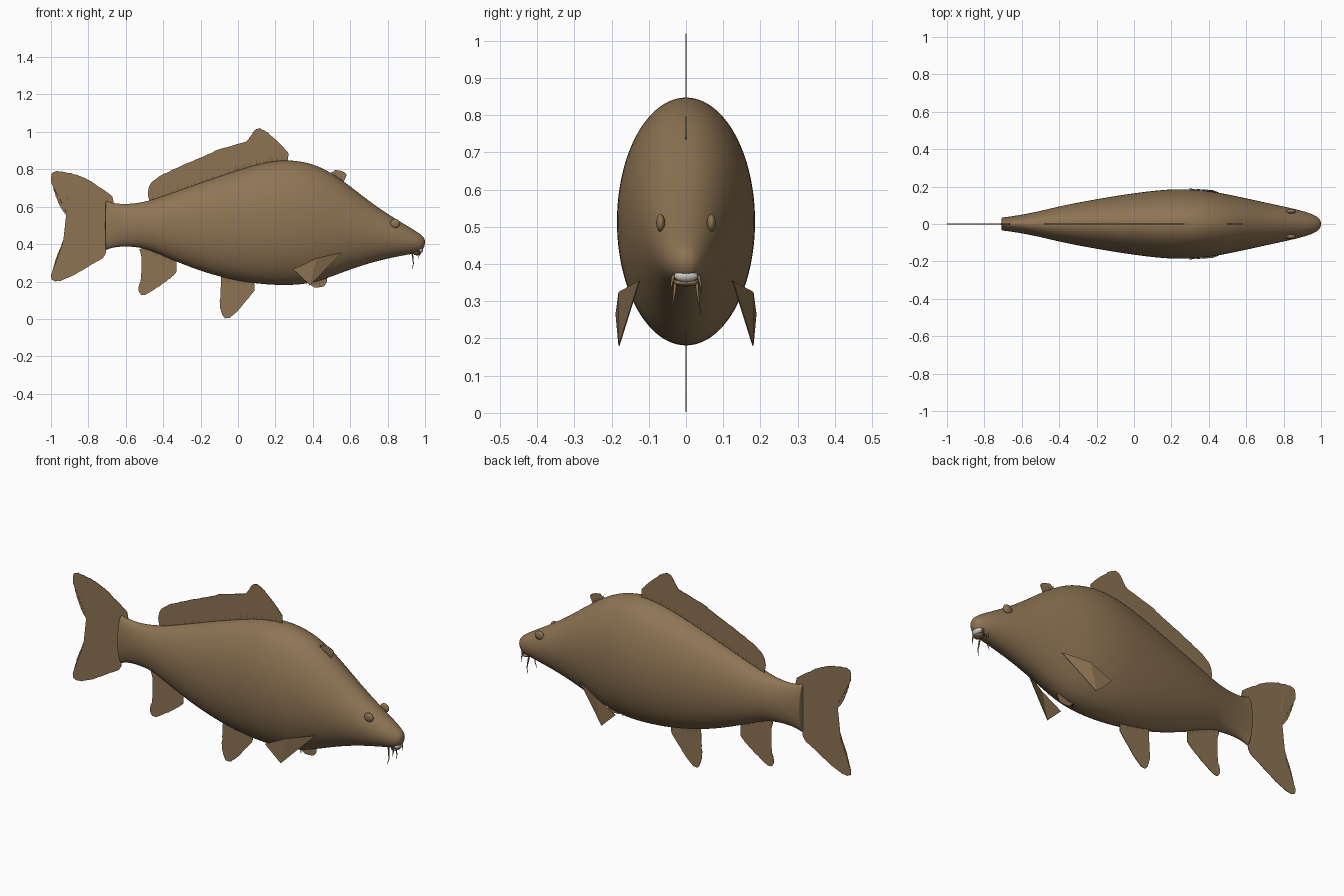
import bpy, bmesh, math, random
from mathutils import Vector

if "Cube" in bpy.data.objects:
    bpy.data.objects.remove(bpy.data.objects["Cube"])
random.seed(4)


def material(name, rgb):
    m = bpy.data.materials.new(name)
    m.diffuse_color = (*rgb, 1)
    m.use_nodes = True
    m.node_tree.nodes["Principled BSDF"].inputs["Base Color"].default_value = m.diffuse_color
    return m


BROWN = material("olive brown", (0.27, 0.175, 0.088))
PALE = material("pale mouth", (0.62, 0.60, 0.56))
DARK = material("dark brown", (0.12, 0.075, 0.035))


def make(name, bm, mat, smooth=False):
    bmesh.ops.recalc_face_normals(bm, faces=bm.faces)
    me = bpy.data.meshes.new(name)
    bm.to_mesh(me)
    bm.free()
    me.materials.append(mat)
    for p in me.polygons:
        p.use_smooth = smooth
    ob = bpy.data.objects.new(name, me)
    bpy.context.collection.objects.link(ob)
    return ob


# Body: elliptical rings along x (x, top z, bottom z, half width)
RINGS = [(-0.71, .635, .365, .035), (-0.705, .632, .367, .035), (-0.67, .62, .382, .039),
         (-0.6, .613, .388, .05), (-0.5, .625, .38, .07), (-0.4, .657, .335, .096),
         (-0.2, .73, .25, .135), (0, .80, .198, .167), (.15, .843, .18, .185),
         (.27, .857, .175, .19), (.4, .835, .187, .18), (.5, .785, .224, .16),
         (.6, .712, .262, .139), (.7, .632, .296, .116), (.8, .562, .322, .095),
         (.9, .501, .342, .071), (.95, .471, .35, .055), (.98, .450, .362, .039),
         (.997, .432, .385, .022)]


def body_edge(x, k):
    for a, b in zip(RINGS, RINGS[1:]):
        if a[0] <= x <= b[0]:
            t = (x - a[0]) / (b[0] - a[0])
            return a[k] + t * (b[k] - a[k])
    return RINGS[0][k]


SIDES = 24
bm = bmesh.new()
loops = []
for x, top, bot, w in RINGS:
    c, h = (top + bot) / 2, (top - bot) / 2
    loops.append([bm.verts.new((x, w * math.sin(2 * math.pi * i / SIDES),
                                c + h * math.cos(2 * math.pi * i / SIDES))) for i in range(SIDES)])
for a, b in zip(loops, loops[1:]):
    for i in range(SIDES):
        j = (i + 1) % SIDES
        bm.faces.new((a[i], a[j], b[j], b[i]))
bm.faces.new(loops[0])
nose = bm.verts.new((1.0, 0, .412))
for i in range(SIDES):
    bm.faces.new((loops[-1][i], loops[-1][(i + 1) % SIDES], nose))
body = make("body", bm, BROWN, True)
sub = body.modifiers.new("smooth", 'SUBSURF')
sub.levels = sub.render_levels = 2


# Flat fins in the middle plane, with a softly ragged curved outline
def fin(name, outline, free):
    """outline: (x, z) points; the first `free` points form the visible curved edge."""
    pts = [Vector(p) for p in outline]
    line = []
    for i in range(free - 1):
        p0, p1, p2, p3 = pts[max(i - 1, 0)], pts[i], pts[i + 1], pts[min(i + 2, free - 1)]
        for s in range(5):
            t = s / 5
            q = 0.5 * (2 * p1 + (p2 - p0) * t + (2 * p0 - 5 * p1 + 4 * p2 - p3) * t * t
                       + (3 * p1 - p0 - 3 * p2 + p3) * t ** 3)
            line.append(q + Vector((random.uniform(-.002, .002), random.uniform(-.002, .002))))
    line += pts[free - 1:]
    bm = bmesh.new()
    f = bm.faces.new([bm.verts.new((min(max(p.x, -1), 1), 0, max(p.y, 0))) for p in line])
    bmesh.ops.triangulate(bm, faces=[f])
    ob = make(name, bm, BROWN)
    mod = ob.modifiers.new("thickness", 'SOLIDIFY')
    mod.thickness, mod.offset = 0.003, 0


fin("dorsal_fin", [(-.48, .66), (-.475, .71), (-.42, .762), (-.3, .82), (-.2, .862), (-.1, .907),
                   (0, .935), (.05, .952), (.08, .997), (.11, 1.018), (.15, 1.003), (.2, .96),
                   (.25, .91), (.27, .885), (.265, .82), (0, .74), (-.25, .66), (-.46, .58)], 14)
fin("tail_fin", [(-.67, .655), (-.72, .69), (-.8, .742), (-.88, .775), (-.95, .788), (-.99, .785),
                 (-1, .75), (-.985, .69), (-.955, .61), (-.92, .555), (-.885, .51), (-.915, .46),
                 (-.95, .38), (-.98, .30), (-1, .225), (-.985, .205), (-.95, .205), (-.88, .232),
                 (-.8, .28), (-.72, .33), (-.705, .37), (-.66, .42), (-.66, .6)], 21)
fin("anal_fin", [(-.525, .37), (-.505, .31), (-.475, .28), (-.505, .23), (-.53, .18), (-.525, .137),
                 (-.495, .13), (-.42, .175), (-.36, .22), (-.33, .25), (-.33, .34), (-.45, .42)], 10)
fin("pelvic_fin", [(-.09, .24), (-.095, .13), (-.095, .06), (-.08, .015), (-.055, .003), (-.02, .025),
                   (.02, .07), (.065, .12), (.088, .15), (.09, .22)], 9)
fin("nape_tuft", [(.50, .78), (.525, .795), (.58, .775), (.565, .735), (.53, .74)], 4)
fin("throat_tuft", [(.38, .195), (.40, .172), (.455, .172), (.475, .20), (.475, .225), (.38, .21)], 4)


# Ragged fringe of short rays where each fin meets the body
def fringe(name, x0, x1, edge, sign, count):
    bm = bmesh.new()
    for i in range(count):
        x = x0 + (x1 - x0) * (i + random.random()) / count
        z = body_edge(x, edge)
        h = sign * random.uniform(.008, .03)
        for y in (-.004, .004):
            bm.faces.new([bm.verts.new(v) for v in ((x - .002, y, z - sign * .01),
                         (x + .002, y, z - sign * .01), (x, y, z + h))])
    make(name, bm, DARK)


fringe("dorsal_fringe", -.48, .26, 1, 1, 60)
fringe("anal_fringe", -.5, -.34, 2, -1, 14)
fringe("pelvic_fringe", -.09, .09, 2, -1, 14)
fringe("throat_fringe", .38, .47, 2, -1, 7)
fringe("nape_fringe", .5, .57, 1, 1, 6)

# Paired parts on both sides
for side, s in (("right", -1), ("left", 1)):
    # Pectoral fin: folded low-poly sheet
    bm = bmesh.new()
    r, u, t, b = [bm.verts.new((x, s * y, z)) for x, y, z in
                  ((.555, .125, .355), (.42, .18, .325), (.295, .188, .265), (.385, .18, .18))]
    bm.faces.new((r, u, b))
    bm.faces.new((u, t, b))
    ob = make(side + "_pectoral_fin", bm, BROWN)
    mod = ob.modifiers.new("thickness", 'SOLIDIFY')
    mod.thickness, mod.offset = 0.003, 0

    # Eye: low bump in the body colour
    bm = bmesh.new()
    bmesh.ops.create_uvsphere(bm, u_segments=20, v_segments=12, radius=1)
    for v in bm.verts:
        v.co = Vector((.84 + v.co.x * .027, s * .068 + v.co.y * .012, .51 + v.co.z * .024))
    make(side + "_eye", bm, BROWN, True)

    # Barbels: two tapering whiskers
    for label, path in (("long", [(.93, .028, .36), (.935, .031, .325), (.938, .035, .295), (.93, .040, .265)]),
                        ("short", [(.965, .034, .37), (.968, .039, .345), (.965, .041, .32)])):
        cu = bpy.data.curves.new(f"{side}_{label}_barbel", 'CURVE')
        cu.dimensions = '3D'
        cu.bevel_depth, cu.bevel_resolution, cu.use_fill_caps = .005, 2, True
        sp = cu.splines.new('POLY')
        sp.points.add(len(path) - 1)
        for i, (x, y, z) in enumerate(path):
            sp.points[i].co = (x, s * y, z, 1)
            sp.points[i].radius = 1 - .8 * i / (len(path) - 1)
        cu.materials.append(BROWN)
        bpy.context.collection.objects.link(bpy.data.objects.new(cu.name, cu))

# Mouth: pale oval with a darker lower lip
for name, mat, loc, size in (("mouth", PALE, (.972, 0, .368), (.018, .032, .017)),
                             ("lower_lip", BROWN, (.957, 0, .350), (.022, .033, .010))):
    bm = bmesh.new()
    bmesh.ops.create_uvsphere(bm, u_segments=24, v_segments=12, radius=1)
    for v in bm.verts:
        v.co = Vector([loc[i] + v.co[i] * size[i] for i in range(3)])
    make(name, bm, mat, True)
